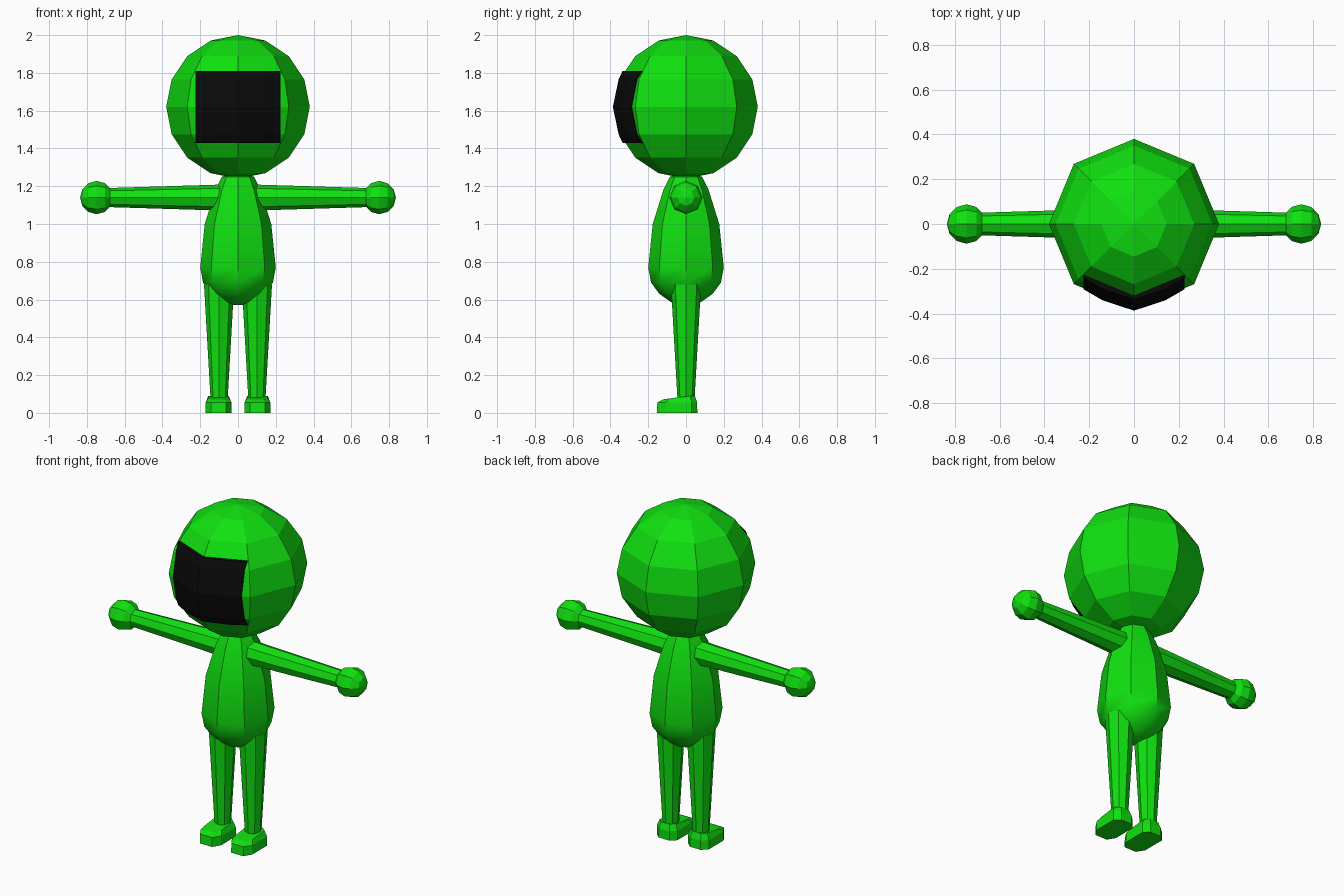
import bpy, bmesh, math

if "Cube" in bpy.data.objects:
    bpy.data.objects.remove(bpy.data.objects["Cube"])


def material(name, rgb):
    m = bpy.data.materials.new(name)
    m.diffuse_color = (*rgb, 1)
    m.use_nodes = True
    m.node_tree.nodes["Principled BSDF"].inputs["Base Color"].default_value = m.diffuse_color
    return m


GREEN = material("bright_green", (0.005, 0.75, 0.005))
BLACK = material("visor_black", (0.003, 0.003, 0.003))


def finish(name, bm, mat):
    bmesh.ops.recalc_face_normals(bm, faces=bm.faces[:])
    me = bpy.data.meshes.new(name)
    bm.to_mesh(me)
    bm.free()
    me.materials.append(mat)
    ob = bpy.data.objects.new(name, me)
    bpy.context.collection.objects.link(ob)
    return ob


def loft(name, rings, mat=GREEN):
    """Skin equal-length closed rings of points and cap both ends."""
    bm = bmesh.new()
    loops = [[bm.verts.new(p) for p in ring] for ring in rings]
    n = len(loops[0])
    for a, b in zip(loops, loops[1:]):
        for i in range(n):
            j = (i + 1) % n
            bm.faces.new((a[i], a[j], b[j], b[i]))
    bm.faces.new(loops[0][::-1])
    bm.faces.new(loops[-1])
    bmesh.ops.remove_doubles(bm, verts=bm.verts[:], dist=1e-5)
    return finish(name, bm, mat)


def octagon(r):
    return [(r * math.cos(i * math.pi / 4), r * math.sin(i * math.pi / 4)) for i in range(8)]


def sphere(name, centre, r, rings, axis="z"):
    bm = bmesh.new()
    bmesh.ops.create_uvsphere(bm, u_segments=8, v_segments=rings, radius=r)
    for v in bm.verts:
        x, y, z = v.co
        v.co = (z, y, -x) if axis == "x" else (x, y, z)
    ob = finish(name, bm, GREEN)
    ob.location = centre
    return ob


# Head
sphere("head", (0, 0, 1.62), 0.38, 8)

# Torso: pear-shaped turned profile
profile = [(0.02, 0.57), (0.077, 0.585), (0.141, 0.63), (0.185, 0.69), (0.2, 0.77),
           (0.176, 1.0), (0.12, 1.18), (0.085, 1.25), (0.03, 1.27)]
torso = loft("torso", [[(x, y, z) for x, y in octagon(r)] for r, z in profile])
bpy.context.view_layer.objects.active = torso
torso.select_set(True)
bpy.ops.object.shade_smooth_by_angle(angle=math.radians(40))

# Visor: curved plate hugging the front of the head
cols = [(-0.225, 0.095), (-0.14, 0.046), (0, 0), (0.14, 0.046), (0.225, 0.095)]
rows = [(-0.19, 0.336), (-0.145, 0.357), (0, 0.387), (0.145, 0.357), (0.19, 0.336)]
loft("visor", [[(x, d - r, 1.62 + h) for x, d in cols] +
               [(x, d - r + 0.04, 1.62 + h) for x, d in reversed(cols)] for h, r in rows], BLACK)

# Foot outline, heel at +y and toe at -y
outline = [(0.035, 0.06), (0.068, 0.03), (0.068, -0.11), (0.04, -0.155),
           (-0.04, -0.155), (-0.068, -0.11), (-0.068, 0.03), (-0.035, 0.06)]

for side, s in (("right", 1), ("left", -1)):
    # Arm and hand
    loft(side + "_arm", [[(s * x, a, 1.14 + b) for a, b in octagon(r)]
                         for x, r in ((0.05, 0.07), (0.7, 0.05))])
    sphere(side + "_hand", (s * 0.748, 0, 1.14), 0.088, 6, "x")
    # Leg
    loft(side + "_leg", [[(s * 0.1 + a, b, z) for a, b in octagon(r)]
                         for z, r in ((0.05, 0.044), (0.68, 0.08))])
    # Foot: straight sides, then a sloping top
    cx = s * 0.103
    loft(side + "_foot", [[(cx + x, y, 0) for x, y in outline],
                          [(cx + x, y * 0.98, 0.055) for x, y in outline],
                          [(cx + x * 0.8, y * 0.78, 0.09 + min(0, y) * 0.12) for x, y in outline]])
